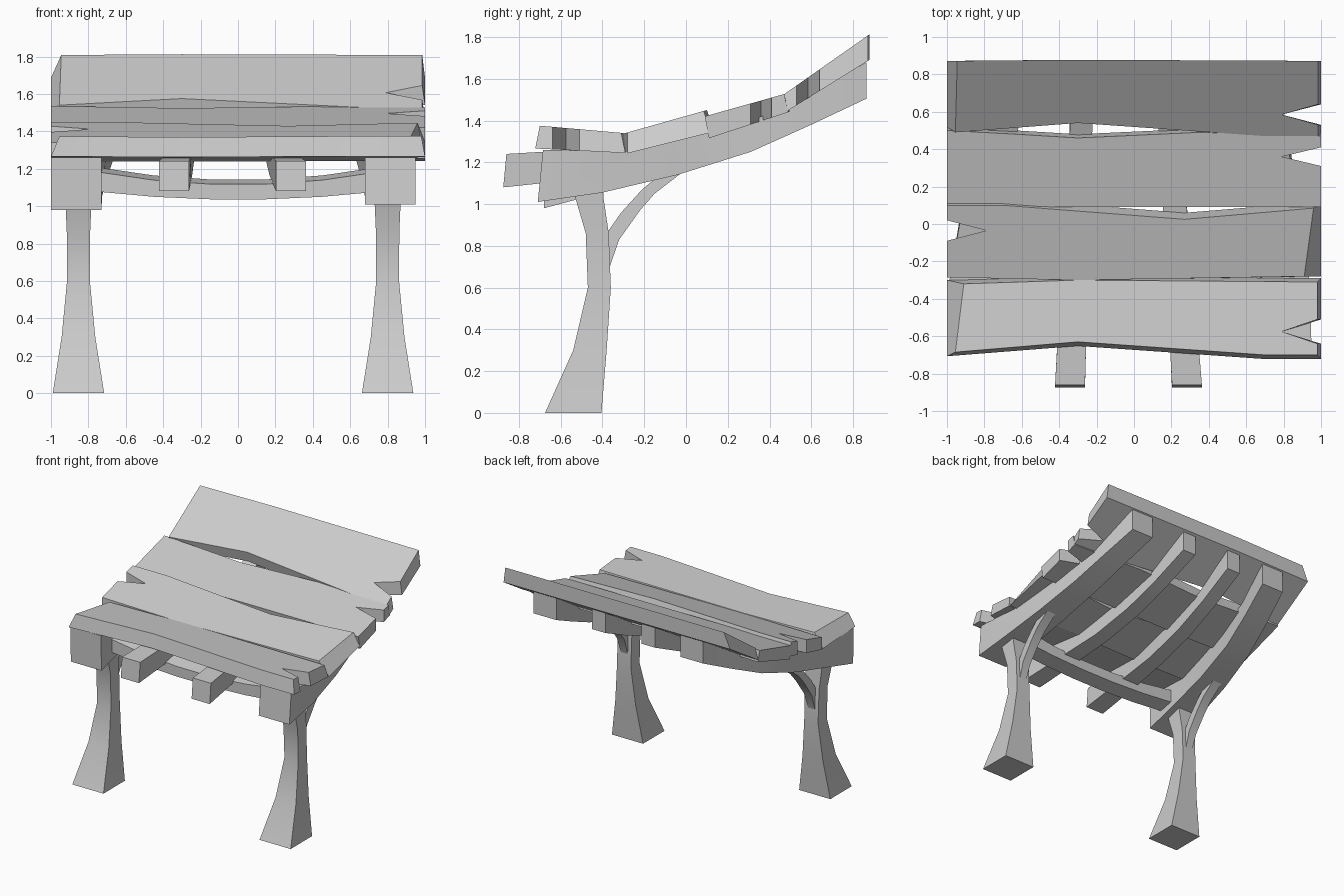
import bpy
import bmesh
import math

cube = bpy.data.objects.get("Cube")
if cube:
    bpy.data.objects.remove(cube, do_unlink=True)

# Single weathered grey for all timber
GREY = (0.6, 0.6, 0.6, 1)
wood = bpy.data.materials.new("grey_wood")
wood.use_nodes = True
wood.diffuse_color = GREY
wood.node_tree.nodes["Principled BSDF"].inputs["Base Color"].default_value = GREY


def loft(name, rings):
    """Skin a list of equal point rings, close both ends and smooth gentle bends."""
    bm = bmesh.new()
    loops = [[bm.verts.new(p) for p in ring] for ring in rings]
    n = len(loops[0])
    for a, b in zip(loops, loops[1:]):
        for i in range(n):
            j = (i + 1) % n
            bm.faces.new((a[i], a[j], b[j], b[i]))
    bm.faces.new(loops[0][::-1])
    bm.faces.new(loops[-1])
    bmesh.ops.recalc_face_normals(bm, faces=bm.faces)
    mesh = bpy.data.meshes.new(name)
    bm.to_mesh(mesh)
    bm.free()
    mesh.materials.append(wood)
    obj = bpy.data.objects.new(name, mesh)
    bpy.context.collection.objects.link(obj)
    bpy.ops.object.select_all(action='DESELECT')
    obj.select_set(True)
    bpy.context.view_layer.objects.active = obj
    bpy.ops.object.shade_smooth_by_angle(angle=math.radians(30))


def rafter(name, stations):
    """Timber running front to back; station = x centre, width, (y, z) low, (y, z) high."""
    rings = []
    for x, w, (y0, z0), (y1, z1) in stations:
        l, r = x - w / 2, x + w / 2
        rings.append([(l, y0, z0), (r, y0, z0), (r, y1, z1), (l, y1, z1)])
    loft(name, rings)


def plank(name, near, far, top, bottom, split, bevel, shift, inset=0.0):
    """Board with edges given left to right, sloped top and bottom lines (y, z, y, z),
    a split in one end (side, y, half width) and a slanted opposite end."""
    def height(line, y):
        y0, z0, y1, z1 = line
        return z0 + (z1 - z0) * (y - y0) / (y1 - y0)

    def outline(slant, moved):
        n = [(x, y + moved * shift[0]) for x, y in near]
        f = [(x, y + moved * shift[1]) for x, y in far]
        side, sy, half = split
        mouth = side * (1 - inset * slant)
        notch = [(mouth, sy - half), (side * 0.79, sy), (mouth, sy + half)]
        plain, cut = (0, -1) if side > 0 else (-1, 0)
        n[plain] = (n[plain][0] + side * bevel[0] * slant, n[plain][1])
        f[plain] = (f[plain][0] + side * bevel[1] * slant, f[plain][1])
        n[cut], f[cut] = (mouth, n[cut][1]), (mouth, f[cut][1])
        if side > 0:
            return n + notch + f[::-1]
        return n + f[::-1] + notch[::-1]

    upper = [(x, y, height(top, y)) for x, y in outline(1, 0)]
    lower = [(x, y, height(bottom, y)) for x, y in outline(0, 1)]
    loft(name, [lower, upper])


# Four rough boards of the sloping roof
plank("front_plank",
      [(-1, -.685), (-.3, -.63), (.7, -.7), (1, -.7)],
      [(-1, -.32), (-.3, -.3), (1, -.31)],
      (-.7, 1.375, -.3, 1.34), (-.7, 1.265, -.3, 1.245),
      (1, -.575, .065), (.045, .09), (-.022, .02), .02)
plank("lower_middle_plank",
      [(-1, -.285), (-.3, -.3), (1, -.28)],
      [(-1, .1), (-.7, .1), (.27, .025), (1, .085)],
      (-.29, 1.34, .1, 1.45), (-.29, 1.24, .13, 1.345),
      (-1, -.035, .055), (.09, .04), (0, .035))
plank("upper_middle_plank",
      [(-1, .1), (-.3, .09), (1, .09)],
      [(-1, .5), (-.63, .48), (-.3, .46), (.35, .49), (1, .47)],
      (.09, 1.42, .5, 1.535), (.14, 1.325, .52, 1.45),
      (1, .36, .05), (0, 0), (.02, .02))
plank("back_plank",
      [(-1, .49), (-.3, .54), (.7, .47), (1, .46)],
      [(-1, .872), (-.3, .878), (1, .872)],
      (.49, 1.54, .875, 1.81), (.5, 1.455, .87, 1.685),
      (1, .585, .055), (.045, .055), (.02, 0), .015)

# Heavy side beams converging to the back, legs and curved braces, once per side
for label, cx, back_x, front_y, front_z in (("right", -.865, -.655, -.68, .98),
                                            ("left", .815, .64, -.71, 1.01)):
    def along(t):
        return cx + (back_x - cx) * t

    rafter(label + "_side_beam", [
        (cx, .27, (front_y, front_z), (-.685, 1.26)),
        (along(.04), .26, (-.4, 1.055), (-.3, 1.25)),
        (along(.2), .24, (-.04, 1.14), (-.06, 1.3)),
        (along(.42), .22, (.31, 1.25), (.26, 1.38)),
        (along(.7), .21, (.6, 1.38), (.54, 1.49)),
        (back_x, .2, (.865, 1.505), (.865, 1.68))])

    lx = cx + (.012 if cx < 0 else -.015)
    legs = [(0, .275, -.675, -.405), (.3, .18, -.54, -.38), (.6, .122, -.47, -.36),
            (.86, .125, -.48, -.37), (1.03, .14, -.53, -.395), (1.12, .15, -.55, -.4)]
    loft(label + "_leg", [
        [(lx - w / 2, a, z), (lx + w / 2, a, z), (lx + w / 2, b, z), (lx - w / 2, b, z)]
        for z, w, a, b in legs])

    rafter(label + "_brace", [
        (lx, .06, (-.365, .7), (-.38, .86)),
        (lx, .07, (-.32, .83), (-.31, .96)),
        (lx, .075, (-.22, .97), (-.21, 1.07)),
        (lx, .08, (-.15, 1.05), (-.15, 1.12)),
        (lx, .08, (-.02, 1.15), (-.08, 1.17))])

# Slimmer inner rafters poking out at the front
for label, x0, x1 in (("right", -.342, -.27), ("left", .283, .17)):
    xs = [x0 + (x1 - x0) * t for t in (0, .2, .45, .65, .82, 1)]
    rafter(label + "_inner_rafter", [
        (xs[0], .16, (-.875, 1.08), (-.86, 1.24)),
        (xs[1], .15, (-.5, 1.12), (-.52, 1.26)),
        (xs[2], .13, (-.1, 1.17), (-.12, 1.285)),
        (xs[3], .125, (.25, 1.255), (.22, 1.37)),
        (xs[4], .12, (.55, 1.37), (.5, 1.46)),
        (xs[5], .12, (.86, 1.515), (.86, 1.675))])

# Sagging cross bar between the side beams
bar = []
for x in (-.78, -.45, -.15, .15, .45, .78):
    lift = .045 * (x / .78) ** 2
    bar.append([(x, -.55, 1.035 + lift), (x, -.43, 1.06 + lift),
                (x, -.43, 1.14 + lift * 1.6), (x, -.55, 1.115 + lift * 1.6)])
loft("cross_bar", bar)
